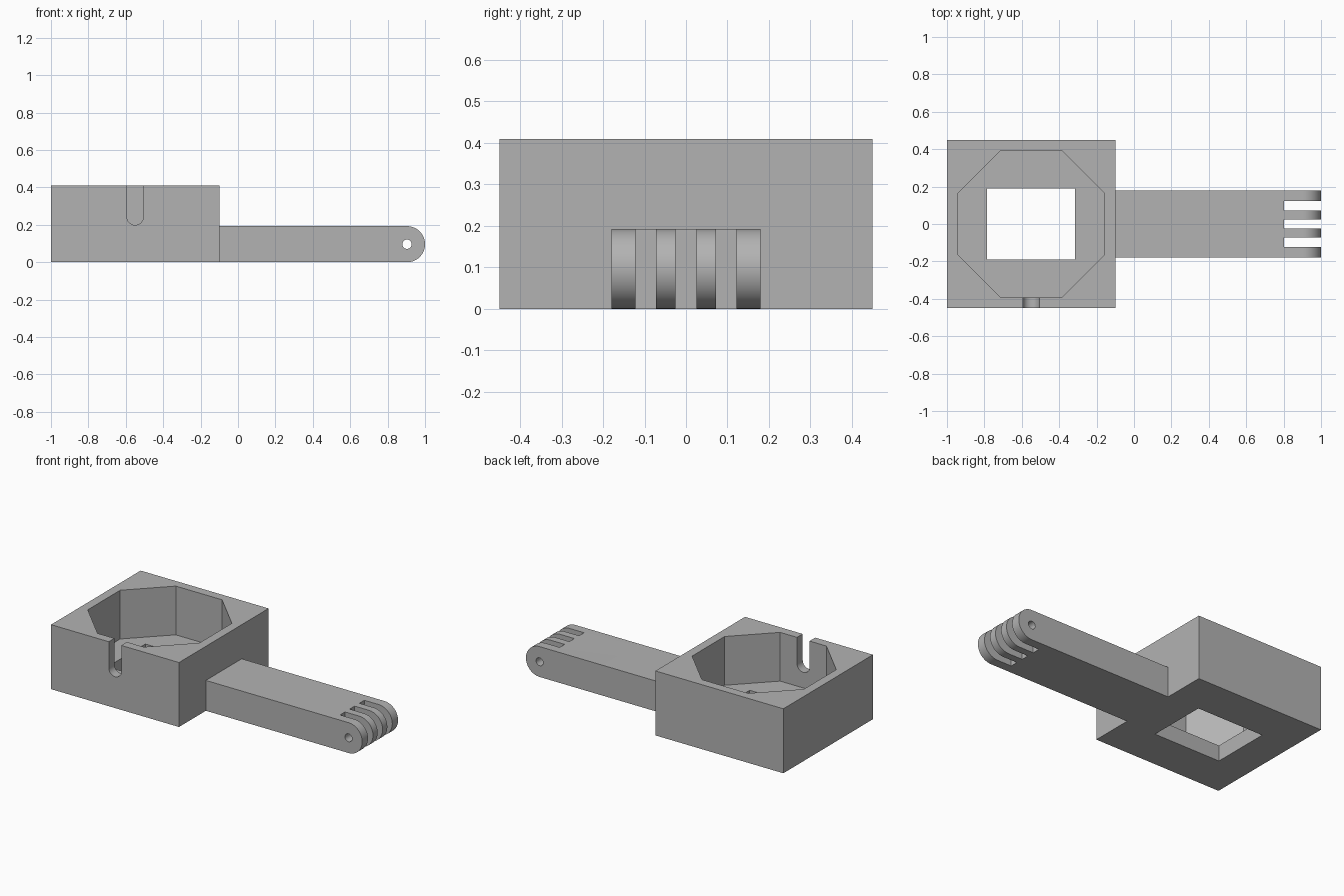
import bpy
import bmesh
from math import cos, sin, pi, radians
from mathutils import Vector

cube = bpy.data.objects.get("Cube")
if cube:
    bpy.data.objects.remove(cube)

grey = bpy.data.materials.new("plain grey")
grey.use_nodes = True
colour = (0.45, 0.45, 0.45, 1)
grey.diffuse_color = colour
grey.node_tree.nodes["Principled BSDF"].inputs["Base Color"].default_value = colour


def prism(name, profile, low, high, axis):
    """Extrude a closed profile: (x, y) along z, or (x, z) along y."""
    bm = bmesh.new()
    place = (lambda a, b: (a, b, low)) if axis == "z" else (lambda a, b: (a, low, b))
    face = bm.faces.new([bm.verts.new(place(a, b)) for a, b in profile])
    move = Vector((0, 0, high - low) if axis == "z" else (0, high - low, 0))
    new = bmesh.ops.extrude_face_region(bm, geom=[face])["geom"]
    bmesh.ops.translate(bm, vec=move, verts=[v for v in new if isinstance(v, bmesh.types.BMVert)])
    bmesh.ops.recalc_face_normals(bm, faces=bm.faces)
    mesh = bpy.data.meshes.new(name)
    bm.to_mesh(mesh)
    bm.free()
    mesh.materials.append(grey)
    obj = bpy.data.objects.new(name, mesh)
    bpy.context.collection.objects.link(obj)
    return obj


def rect(x0, x1, b0, b1):
    return [(x0, b0), (x1, b0), (x1, b1), (x0, b1)]


def arc(cx, cb, r, start, end, steps):
    angles = [start + (end - start) * i / steps for i in range(steps + 1)]
    return [(cx + r * cos(a), cb + r * sin(a)) for a in angles]


def combine(target, tool, operation="DIFFERENCE"):
    """Bake a boolean into the target and discard the tool."""
    mod = target.modifiers.new("boolean", "BOOLEAN")
    mod.operation, mod.solver, mod.object = operation, "EXACT", tool
    graph = bpy.context.evaluated_depsgraph_get()
    mesh = bpy.data.meshes.new_from_object(target.evaluated_get(graph))
    target.modifiers.clear()
    target.data = mesh
    bpy.data.objects.remove(tool)


# Hinge arm with a rounded tip
height, radius = 0.193, 0.0965
tip = 1 - radius
arm_profile = [(-0.13, height), (-0.13, 0)] + arc(tip, radius, radius, -pi / 2, pi / 2, 32)
arm = prism("arm", arm_profile, -0.18, 0.18, "y")

# Gaps between the four hinge fingers
for y in (-0.097, 0, 0.097):
    combine(arm, prism("finger_gap", rect(0.803, 1.1, -0.1, 0.3), y - 0.025, y + 0.025, "y"))

# Pin hole through the fingers
combine(arm, prism("pin_hole", arc(tip, radius, 0.025, 0, 2 * pi, 32)[:-1], -0.3, 0.3, "y"))

# Square housing joined to the arm
holder = prism("holder_with_hinge_arm", rect(-1, -0.1, -0.45, 0.45), 0, 0.41, "z")
combine(holder, arm, "UNION")

# Octagonal pocket
centre = -0.55
pocket = arc(centre, 0, 0.393 / cos(pi / 8), pi / 8, 2 * pi + pi / 8, 8)[:-1]
combine(holder, prism("pocket", pocket, 0.1, 0.6, "z"))

# Rectangular opening in the floor
combine(holder, prism("floor_opening", rect(centre - 0.235, centre + 0.235, -0.19, 0.19), -0.1, 0.2, "z"))

# Round-bottomed cable notch in the front wall
notch = arc(centre, 0.243, 0.044, pi, 2 * pi, 20) + [(centre + 0.044, 0.6), (centre - 0.044, 0.6)]
combine(holder, prism("cable_notch", notch, -0.6, -0.3, "y"))

# Smooth only the curved surfaces
bpy.ops.object.select_all(action="DESELECT")
holder.select_set(True)
bpy.context.view_layer.objects.active = holder
bpy.ops.object.shade_smooth_by_angle(angle=radians(30))
